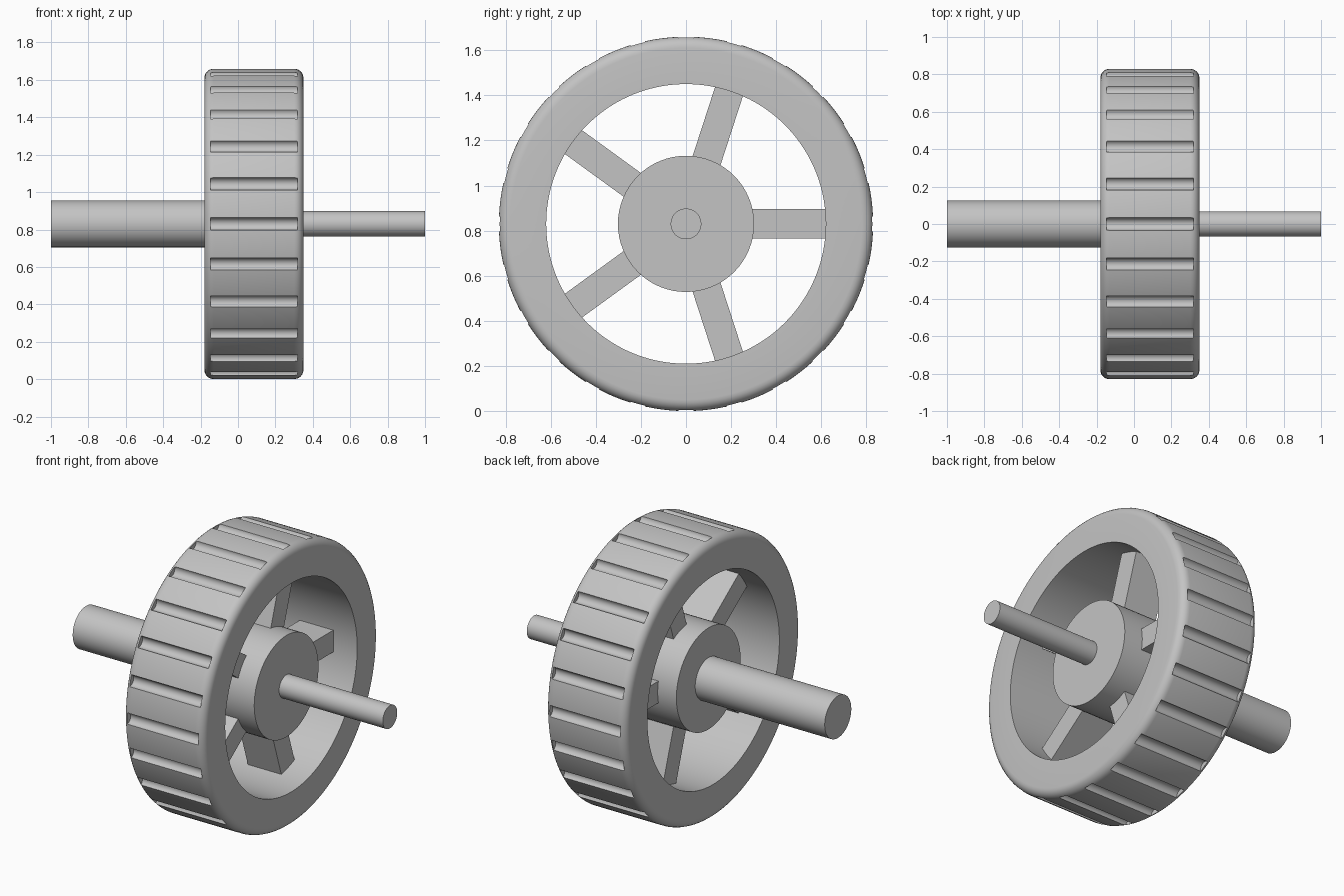
import bpy
import bmesh
from math import pi, cos, sin, radians
from mathutils import Matrix, Vector

cube = bpy.data.objects.get("Cube")
if cube:
    bpy.data.objects.remove(cube, do_unlink=True)

AXLE_Z = 0.83      # height of the wheel centre
MID = 0.085        # wheel centre along the axle
OUTER, INNER, HALF = 0.83, 0.62, 0.265
FILLET = 0.05
GROOVES, SPOKES = 24, 5

grey = bpy.data.materials.new("plain grey")
grey.use_nodes = True
colour = (0.55, 0.55, 0.55, 1)
grey.diffuse_color = colour
grey.node_tree.nodes["Principled BSDF"].inputs["Base Color"].default_value = colour


def make_object(name, bm):
    bmesh.ops.recalc_face_normals(bm, faces=bm.faces[:])
    mesh = bpy.data.meshes.new(name)
    bm.to_mesh(mesh)
    bm.free()
    mesh.materials.append(grey)
    obj = bpy.data.objects.new(name, mesh)
    bpy.context.collection.objects.link(obj)
    return obj


def smooth(obj):
    bpy.ops.object.select_all(action='DESELECT')
    obj.select_set(True)
    bpy.context.view_layer.objects.active = obj
    bpy.ops.object.shade_smooth_by_angle(angle=radians(30))


def add_rod(bm, x0, x1, radius, y=0, z=AXLE_Z, sides=64):
    place = Matrix.Translation(((x0 + x1) / 2, y, z)) @ Matrix.Rotation(pi / 2, 4, 'Y')
    bmesh.ops.create_cone(bm, cap_ends=True, segments=sides, radius1=radius,
                          radius2=radius, depth=x1 - x0, matrix=place)


def rod(name, x0, x1, radius):
    bm = bmesh.new()
    add_rod(bm, x0, x1, radius)
    obj = make_object(name, bm)
    smooth(obj)
    return obj


# Tyre: a ring profile with rounded outer shoulders, spun round the axle
profile = [(MID + HALF, INNER), (MID - HALF, INNER)]
for side in (-1, 1):
    for i in range(7):
        a = i / 6 * pi / 2
        if side == 1:
            a = pi / 2 - a
        profile.append((MID + side * (HALF - FILLET + FILLET * cos(a)),
                        OUTER - FILLET + FILLET * sin(a)))
bm = bmesh.new()
verts = [bm.verts.new((x, 0, AXLE_Z + r)) for x, r in profile]
edges = [bm.edges.new((verts[i], verts[(i + 1) % len(verts)])) for i in range(len(verts))]
bmesh.ops.spin(bm, geom=verts + edges, cent=(0, 0, AXLE_Z), axis=(1, 0, 0),
               angle=2 * pi, steps=GROOVES * 6, use_merge=True)
bmesh.ops.remove_doubles(bm, verts=bm.verts[:], dist=0.0001)
tyre = make_object("tyre", bm)

# Tread grooves: rounded scallops cut across the tyre
bm = bmesh.new()
for i in range(GROOVES):
    a = 2 * pi * i / GROOVES
    add_rod(bm, MID - 0.233, MID + 0.233, 0.034,
            0.832 * cos(a), AXLE_Z + 0.832 * sin(a), 20)
cutter = make_object("groove_cutter", bm)
cut = tyre.modifiers.new("grooves", 'BOOLEAN')
cut.operation = 'DIFFERENCE'
cut.solver = 'EXACT'
cut.object = cutter
bpy.context.view_layer.objects.active = tyre
bpy.ops.object.modifier_apply(modifier=cut.name)
bpy.data.objects.remove(cutter, do_unlink=True)
smooth(tyre)

# Hub and the two axle shafts
rod("hub", MID - 0.233, MID + 0.233, 0.302)
rod("thick_shaft", -1, MID, 0.125)
rod("thin_shaft", MID, 1, 0.068)

# Spokes: square bars from hub to tyre
for i in range(SPOKES):
    bm = bmesh.new()
    turn = Matrix.Rotation(2 * pi * i / SPOKES, 4, 'X')
    place = Matrix.Translation((MID, 0, AXLE_Z)) @ turn @ Matrix.Translation((0, 0.45, 0))
    bmesh.ops.create_cube(bm, size=1, matrix=place @ Matrix.Diagonal(Vector((0.22, 0.38, 0.13, 1))))
    make_object(f"spoke_{i + 1}", bm)
